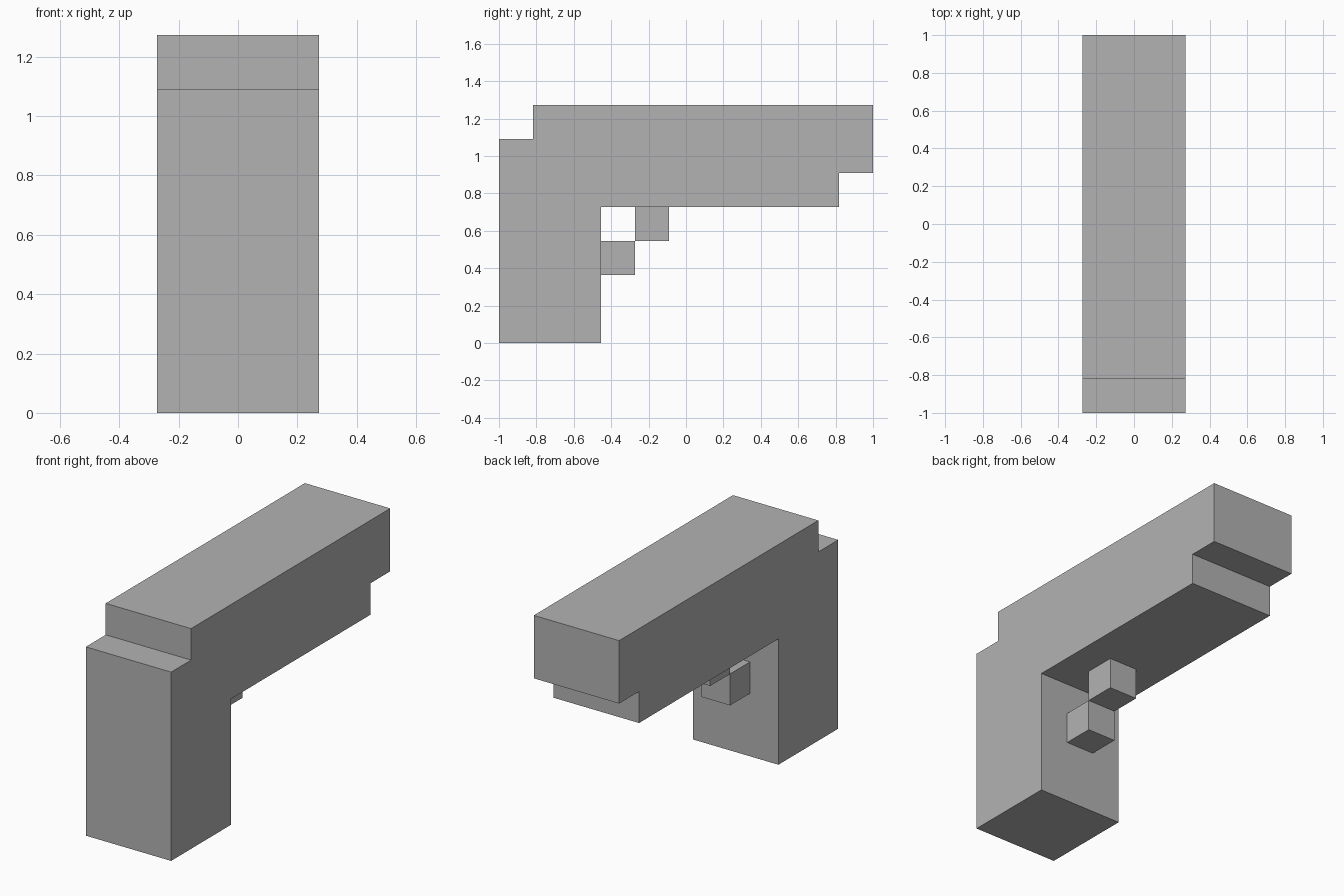
import bpy
import bmesh

cube = bpy.data.objects.get("Cube")
if cube:
    bpy.data.objects.remove(cube, do_unlink=True)

UNIT = 2 / 11          # one block of the grid the shape is built on
LENGTH = 11            # overall length in blocks

grey = bpy.data.materials.new("grey")
grey.use_nodes = True
colour = (0.45, 0.45, 0.45, 1)
grey.diffuse_color = colour
grey.node_tree.nodes["Principled BSDF"].inputs["Base Color"].default_value = colour


def extrude_profile(name, profile, width):
    """Extrude a side outline, given in blocks (y, z), evenly about x = 0."""
    half = width * UNIT / 2
    bm = bmesh.new()
    outline = [bm.verts.new((-half, (y - LENGTH / 2) * UNIT, z * UNIT))
               for y, z in profile]
    face = bm.faces.new(outline)
    result = bmesh.ops.extrude_face_region(bm, geom=[face])
    moved = [g for g in result["geom"] if isinstance(g, bmesh.types.BMVert)]
    bmesh.ops.translate(bm, verts=moved, vec=(2 * half, 0, 0))
    bmesh.ops.recalc_face_normals(bm, faces=bm.faces)
    mesh = bpy.data.meshes.new(name)
    bm.to_mesh(mesh)
    bm.free()
    mesh.materials.append(grey)
    obj = bpy.data.objects.new(name, mesh)
    bpy.context.collection.objects.link(obj)
    return obj


def block(name, y, z):
    """A single block with its lower front edge at (y, z)."""
    return extrude_profile(name, [(y, z), (y + 1, z), (y + 1, z + 1), (y, z + 1)], 1)


# Grip and barrel in one stepped outline
extrude_profile("grip_and_barrel", [
    (0, 0), (3, 0), (3, 4), (10, 4), (10, 5), (11, 5),
    (11, 7), (1, 7), (1, 6), (0, 6)], 3)

# Trigger guard: two blocks meeting at an edge
block("guard_lower", 3, 2)
block("guard_upper", 4, 3)
